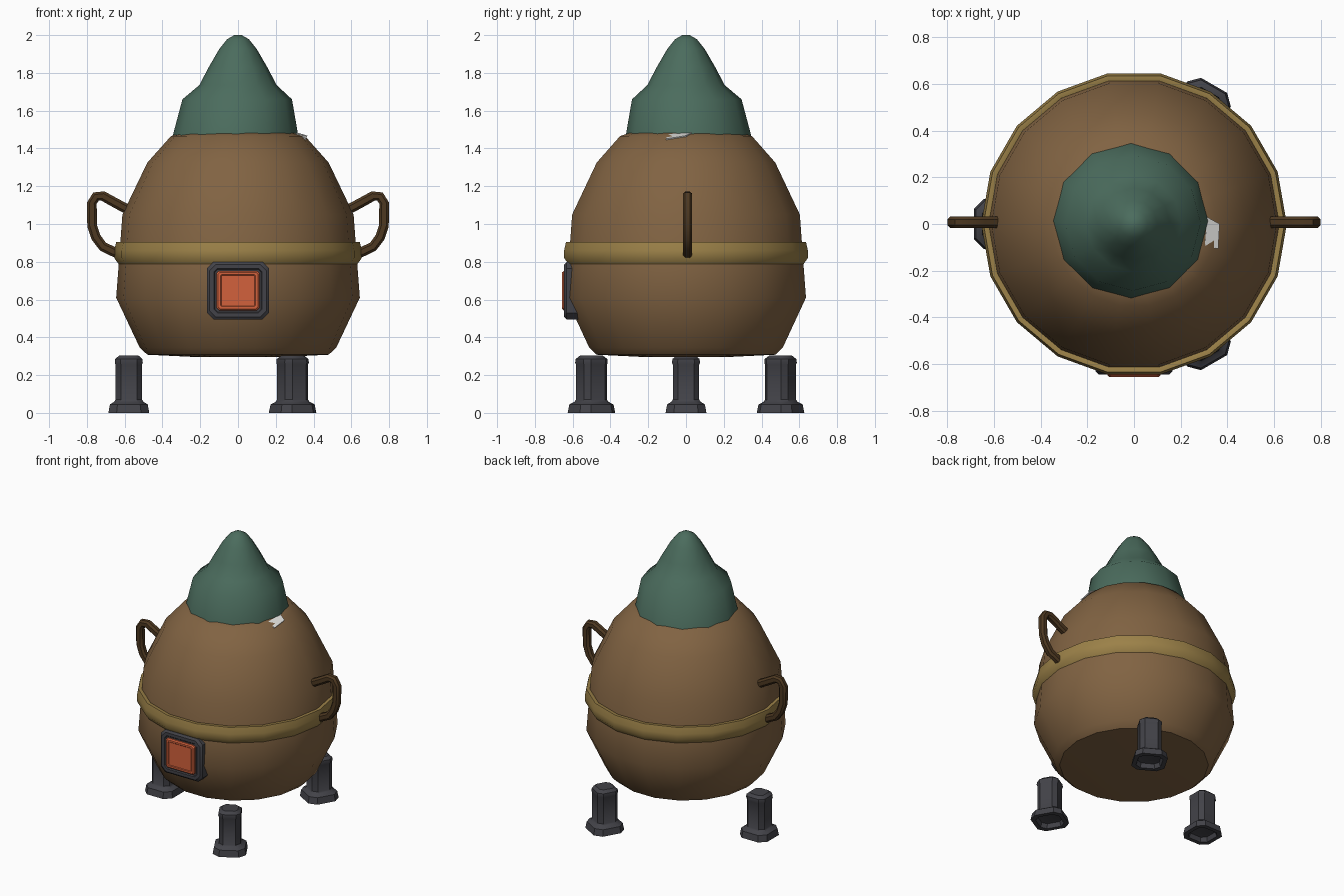
import bpy
import bmesh
from math import sin, cos, tau, radians
from mathutils import Vector, Matrix

if "Cube" in bpy.data.objects:
    bpy.data.objects.remove(bpy.data.objects["Cube"])


def material(name, rgb):
    m = bpy.data.materials.new(name)
    m.use_nodes = True
    m.diffuse_color = (*rgb, 1)
    bsdf = next(n for n in m.node_tree.nodes if n.type == "BSDF_PRINCIPLED")
    bsdf.inputs["Base Color"].default_value = (*rgb, 1)
    return m


BROWN = material("brown", (0.22, 0.125, 0.055))
GREEN = material("green", (0.07, 0.15, 0.11))
GOLD = material("gold", (0.33, 0.22, 0.065))
GREY = material("dark grey", (0.055, 0.055, 0.065))
ORANGE = material("orange", (0.65, 0.12, 0.045))
DARK = material("dark brown", (0.075, 0.04, 0.015))
WHITE = material("white", (0.75, 0.75, 0.73))


def loft(name, rings, mat, angle=40, caps=True, closed=False):
    """Skin a list of equally long rings of points."""
    bm = bmesh.new()
    rows = [[bm.verts.new(p) for p in ring] for ring in rings]
    n = len(rows[0])
    pairs = list(zip(rows, rows[1:]))
    if closed:
        pairs.append((rows[-1], rows[0]))
    for a, b in pairs:
        for i in range(n):
            j = (i + 1) % n
            bm.faces.new((a[i], a[j], b[j], b[i]))
    if caps and not closed:
        bm.faces.new(rows[0])
        bm.faces.new(rows[-1])
    bmesh.ops.remove_doubles(bm, verts=bm.verts, dist=0.0005)
    bmesh.ops.recalc_face_normals(bm, faces=bm.faces)
    me = bpy.data.meshes.new(name)
    bm.to_mesh(me)
    bm.free()
    ob = bpy.data.objects.new(name, me)
    bpy.context.collection.objects.link(ob)
    me.materials.append(mat)
    bpy.ops.object.select_all(action="DESELECT")
    ob.select_set(True)
    bpy.context.view_layer.objects.active = ob
    bpy.ops.object.shade_smooth_by_angle(angle=radians(angle))
    return ob


def circle(r, z, sides, centre=(0, 0)):
    return [(centre[0] + r * cos(tau * i / sides), centre[1] + r * sin(tau * i / sides), z)
            for i in range(sides)]


def chamfered(a, b, c):
    """Rectangle of half sizes a and b with its corners cut by c."""
    return [(a, c - b), (a, b - c), (a - c, b), (c - a, b),
            (-a, b - c), (-a, c - b), (c - a, -b), (a - c, -b)]


# Egg-shaped body
body = [(0.25, 0.297), (0.48, 0.308), (0.52, 0.345), (0.645, 0.61), (0.632, 0.78),
        (0.612, 1.05), (0.48, 1.325), (0.355, 1.465), (0.28, 1.49)]
loft("body", [circle(r, z, 18) for r, z in body], BROWN)

# Belt around the middle
belt = [(0.60, 0.785), (0.63, 0.785), (0.655, 0.82), (0.655, 0.86),
        (0.645, 0.905), (0.622, 0.905), (0.60, 0.89)]
loft("belt", [circle(r, z, 18) for r, z in belt], GOLD, closed=True)

# Pointed cap, its brim slightly off centre
cap = [(0.28, 1.46, 1), (0.336, 1.45, 1), (0.29, 1.66, 0.3), (0.205, 1.735, 0),
       (0.155, 1.83, 0), (0.10, 1.925, 0), (0.058, 1.978, 0), (0.02, 2.0, 0)]
loft("cap", [circle(r, z, 12, (-0.014 * k, 0.014 * k)) for r, z, k in cap], GREEN, 60)

# Small white patch under the brim
patch = [(0.30, -0.10, 1.47), (0.358, -0.105, 1.445), (0.364, 0.0, 1.462), (0.31, 0.03, 1.478)]
loft("white_patch", [patch, [(x + 0.003, y, z + 0.006) for x, y, z in patch]], WHITE)

# Three legs with hollow feet
leg = [(0.05, 0.035), (0.07, 0.03), (0.08, 0.0), (0.108, 0.0), (0.10, 0.045), (0.078, 0.058),
       (0.07, 0.07), (0.07, 0.255), (0.074, 0.265), (0.072, 0.285), (0.052, 0.303)]
for name, turn in (("right_leg", 180), ("left_front_leg", -60), ("left_back_leg", 60)):
    place = Matrix.Rotation(radians(turn), 4, "Z") @ Matrix.Translation((0.578, 0, 0))
    loft(name, [[place @ Vector((x, y, z)) for x, y in chamfered(h, h, h * 0.4)]
                for h, z in leg], GREY, 35)

# Window frame and glowing pane
MID = 0.647


def front_ring(a, b, c, y):
    return [(x, y, MID + z) for x, z in chamfered(a, b, c)]


frame = [(0.165, 0.152, 0.035, -0.56), (0.165, 0.152, 0.035, -0.632), (0.152, 0.139, 0.035, -0.645),
         (0.128, 0.118, 0.02, -0.645), (0.122, 0.112, 0.015, -0.638)]
loft("window_frame", [front_ring(*f) for f in frame], GREY, 30)
pane = [(0.113, 0.104, 0.012, -0.60), (0.113, 0.104, 0.012, -0.648), (0.105, 0.097, 0.01, -0.656),
        (0.092, 0.085, 0.006, -0.656), (0.088, 0.081, 0.004, -0.652)]
loft("window_pane", [front_ring(*p) for p in pane], ORANGE, 20)

# Bent handles, one on each side
path = [Vector((x, 0.008, z)) for x, z in
        ((0.575, 1.072), (0.65, 1.112), (0.715, 1.148), (0.752, 1.145), (0.774, 1.11),
         (0.772, 0.99), (0.752, 0.93), (0.715, 0.88), (0.62, 0.835))]
for name, side in (("left_handle", 1), ("right_handle", -1)):
    rings = []
    for i, p in enumerate(path):
        along = (path[min(i + 1, len(path) - 1)] - path[max(i - 1, 0)]).normalized()
        across = along.cross(Vector((0, 1, 0)))
        ring = [p + across * u + Vector((0, v, 0)) for u, v in chamfered(0.026, 0.025, 0.013)]
        rings.append([(q.x * side, q.y, q.z) for q in ring])
    loft(name, rings, DARK)
